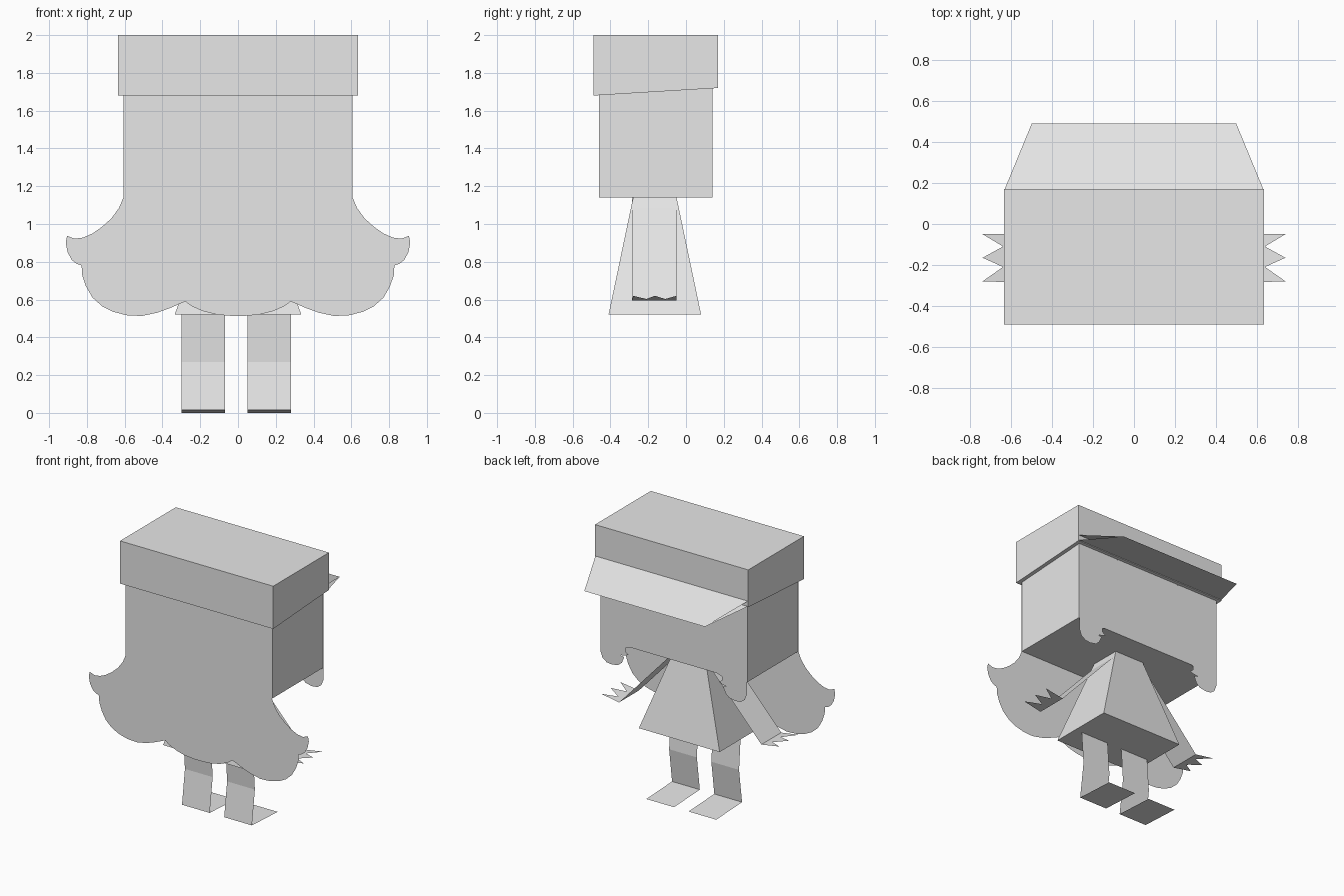
import bpy

mat = bpy.data.materials.new("light_grey")
mat.diffuse_color = (0.8, 0.8, 0.8, 1)


def make(name, verts, faces):
    me = bpy.data.meshes.new(name)
    me.from_pydata(verts, [], faces)
    me.update()
    ob = bpy.data.objects.new(name, me)
    bpy.context.collection.objects.link(ob)
    me.materials.append(mat)
    return ob


def block(name, low, high):
    """Six-sided solid between two rectangles of four points each."""
    return make(name, low + high, [(3, 2, 1, 0), (4, 5, 6, 7)] +
                [(i, (i + 1) % 4, (i + 1) % 4 + 4, i + 4) for i in range(4)])


def rect(x, y0, y1, z0, z1=None):
    z1 = z0 if z1 is None else z1
    return [(-x, y0, z0), (x, y0, z0), (x, y1, z1), (-x, y1, z1)]


def cutout(name, half, y):
    """Flat sheet from a right-hand outline, mirrored to the left."""
    pts = half + [(-x, z) for x, z in reversed(half) if abs(x) > 1e-6]
    if y > 0:
        pts.reverse()
    return make(name, [(x, y, z) for x, z in pts], [tuple(range(len(pts)))])


def strip(name, rows):
    """Sheet made of quads between successive pairs of points."""
    return make(name, [p for r in rows for p in r],
                [(2 * i, 2 * i + 1, 2 * i + 3, 2 * i + 2) for i in range(len(rows) - 1)])


# head, slanted hat and flared dress
block("head", rect(0.607, -0.46, 0.14, 1.14), rect(0.607, -0.46, 0.14, 1.85))
block("hat", rect(0.635, -0.49, 0.17, 1.68, 1.72), rect(0.635, -0.49, 0.17, 2.0))
block("dress", rect(0.335, -0.41, 0.08, 0.52), rect(0.12, -0.28, -0.05, 1.14))

# brim: upper and lower sheets meeting at the outer edge
for part, z in (("brim_top", 1.765), ("brim_underside", 1.725)):
    strip(part, [[(-0.632, 0.17, z), (0.632, 0.17, z)],
                 [(-0.5, 0.49, 1.66), (0.5, 0.49, 1.66)]])

# long scalloped hair sheet
cutout("long_hair", [
    (0.607, 1.68), (0.607, 1.14), (0.63, 1.085), (0.67, 1.03), (0.72, 0.985),
    (0.77, 0.95), (0.82, 0.928), (0.865, 0.922), (0.905, 0.937), (0.912, 0.90),
    (0.902, 0.85), (0.88, 0.81), (0.855, 0.79), (0.828, 0.78), (0.825, 0.73),
    (0.805, 0.67), (0.77, 0.61), (0.72, 0.565), (0.66, 0.535), (0.59, 0.517),
    (0.51, 0.513), (0.43, 0.53), (0.36, 0.555), (0.28, 0.59), (0.24, 0.562),
    (0.18, 0.537), (0.11, 0.52), (0.04, 0.514)], -0.464)

# fringe and hanging side locks framing the face
cutout("fringe_and_locks", [
    (0.607, 1.75), (0.607, 1.05), (0.59, 1.005), (0.555, 0.98), (0.51, 0.975),
    (0.46, 0.985), (0.43, 1.01), (0.41, 1.056), (0.44, 1.065), (0.405, 1.07),
    (0.375, 1.084), (0.40, 1.10), (0.40, 1.13), (0.34, 1.15), (0.40, 1.155),
    (0.44, 1.18), (0.45, 1.23), (0.45, 1.56), (0.38, 1.57), (0.31, 1.59),
    (0.285, 1.65), (0.27, 1.73), (0.255, 1.70), (0.25, 1.612)], 0.146)

# arms with zigzag hands, and bent legs with feet
for side, s in (("left", -1), ("right", 1)):
    strip(side + "_arm", [[(s * 0.09, -0.285, 1.14), (s * 0.09, -0.05, 1.14)],
                          [(s * 0.59, -0.285, 0.595), (s * 0.59, -0.05, 0.595)]])
    hand = [(0.59, -0.285, 0.595), (0.74, -0.28, 0.62), (0.64, -0.21, 0.603),
            (0.74, -0.165, 0.62), (0.64, -0.11, 0.603), (0.74, -0.05, 0.62),
            (0.59, -0.05, 0.595)]
    make(side + "_hand", [(s * x, y, z) for x, y, z in hand], [tuple(range(7))])
    a, b = s * 0.175 - 0.125, s * 0.175 + 0.105
    strip(side + "_leg", [[(a, y, z), (b, y, z)] for y, z in
                          ((-0.22, 0.53), (-0.2, 0.27), (-0.235, 0.015), (0.07, 0.0))])
